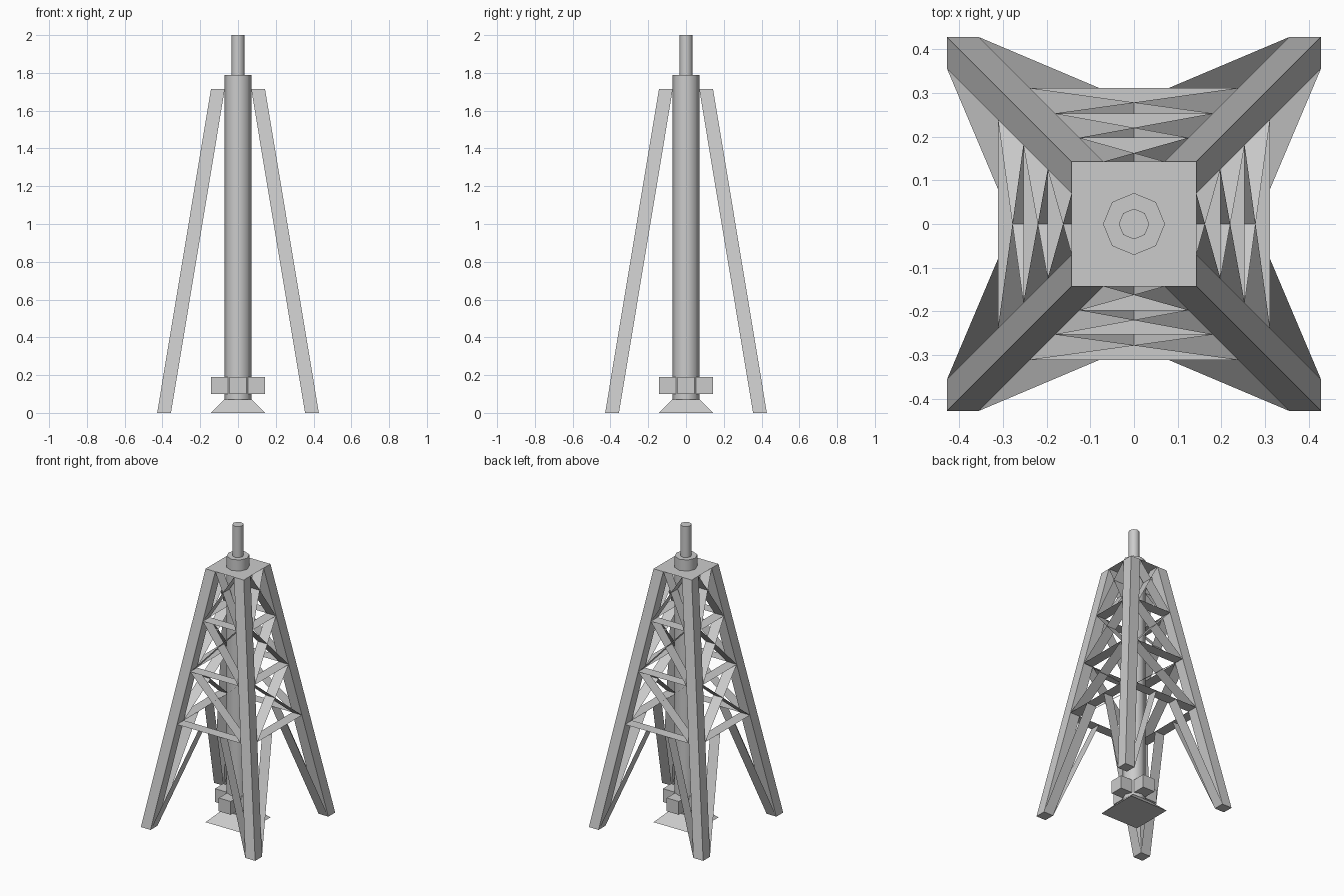
import bpy, bmesh, math
from mathutils import Matrix, Vector

if "Cube" in bpy.data.objects:
    bpy.data.objects.remove(bpy.data.objects["Cube"])

TOP = 1.715          # height of the leg tops
W = 0.073            # leg width


def outer(z):
    """Outer half-width of the tower at height z."""
    return 0.428 - 0.285 * z / TOP


def inner(z):
    return outer(z) - W


def make(name, bm, smooth=False):
    bmesh.ops.recalc_face_normals(bm, faces=bm.faces)
    me = bpy.data.meshes.new(name)
    bm.to_mesh(me)
    bm.free()
    ob = bpy.data.objects.new(name, me)
    bpy.context.collection.objects.link(ob)
    if smooth:
        bpy.ops.object.select_all(action='DESELECT')
        bpy.context.view_layer.objects.active = ob
        ob.select_set(True)
        bpy.ops.object.shade_smooth_by_angle(angle=math.radians(50))
    return ob


def loft(name, r0, r1):
    """Prism between two rectangles (x0, x1, y0, y1, z)."""
    bm = bmesh.new()
    rings = []
    for x0, x1, y0, y1, z in (r0, r1):
        rings.append([bm.verts.new(p) for p in
                      ((x0, y0, z), (x1, y0, z), (x1, y1, z), (x0, y1, z))])
    a, b = rings
    bm.faces.new(a[::-1])
    bm.faces.new(b)
    for i in range(4):
        j = (i + 1) % 4
        bm.faces.new((a[i], a[j], b[j], b[i]))
    return make(name, bm)


def pipe(name, r, z0, z1):
    bm = bmesh.new()
    bmesh.ops.create_cone(bm, cap_ends=True, segments=8, radius1=r, radius2=r,
                          depth=z1 - z0,
                          matrix=Matrix.Translation((0, 0, (z0 + z1) / 2)))
    return make(name, bm, smooth=True)


# Four leaning corner legs
for sx in (-1, 1):
    for sy in (-1, 1):
        rects = []
        for z in (0, TOP):
            xs = sorted((sx * inner(z), sx * outer(z)))
            ys = sorted((sy * inner(z), sy * outer(z)))
            rects.append((*xs, *ys, z))
        loft("corner_leg", *rects)

# Flat lattice strips, as (x, z) lines swept through the depth of the legs
levels = [0.70, 1.05, 1.385, TOP]
strips = []
for s in (-1, 1):
    strips.append(((s * inner(0), 0), (s * 0.08, levels[0])))
    for a, b in zip(levels, levels[1:]):
        strips.append(((s * inner(a), a), (-s * inner(b), b)))
for z in levels[:-1]:
    strips.append(((-inner(z), z), (inner(z), z)))

for side in range(4):
    rot = Matrix.Rotation(side * math.pi / 2, 3, 'Z')
    bm = bmesh.new()
    for (xa, za), (xb, zb) in strips:
        pts = ((xa, -outer(za), za), (xb, -outer(zb), zb),
               (xb, -inner(zb), zb), (xa, -inner(za), za))
        bm.faces.new([bm.verts.new(rot @ Vector(p)) for p in pts])
    make("lattice_brace", bm)

# Thin top plate
bm = bmesh.new()
bmesh.ops.create_grid(bm, x_segments=1, y_segments=1, size=outer(TOP),
                      matrix=Matrix.Translation((0, 0, TOP)))
make("top_plate", bm)

# Central column and mast
pipe("central_column", 0.071, 0.07, 1.79)
pipe("top_mast", 0.035, 1.79, 2.0)

# Flared square base
loft("flared_base", (-0.143, 0.143, -0.143, 0.143, 0),
     (-0.071, 0.071, -0.071, 0.071, 0.072))

# Four blocks around the column
for side in range(4):
    c = Matrix.Rotation(side * math.pi / 2, 3, 'Z') @ Vector((0.097, 0, 0))
    h = 0.045
    r = (c.x - h, c.x + h, c.y - h, c.y + h)
    loft("column_block", (*r, 0.10), (*r, 0.19))
